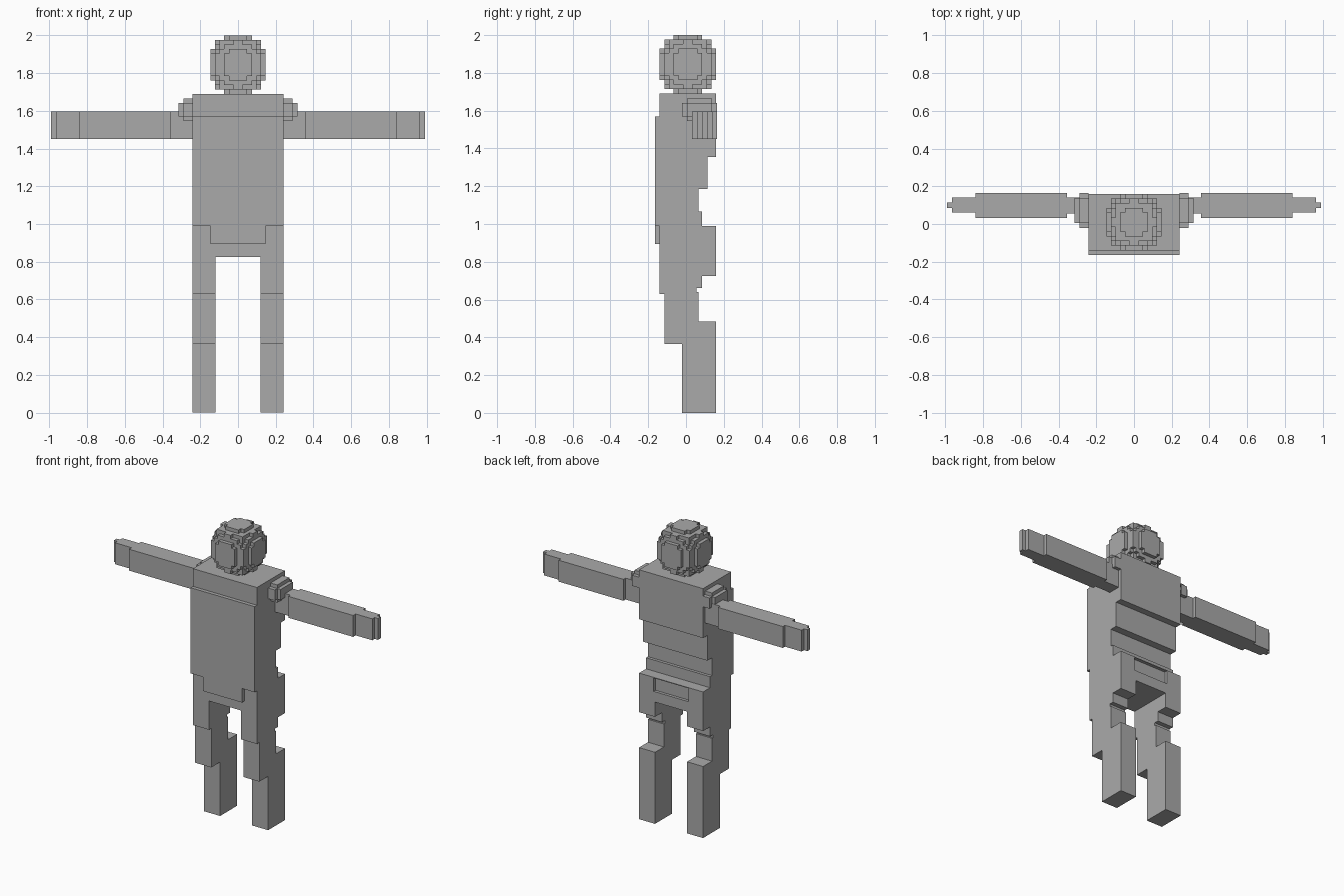
import bpy, bmesh
from mathutils import Vector

if "Cube" in bpy.data.objects:
    bpy.data.objects.remove(bpy.data.objects["Cube"])

grey = bpy.data.materials.new("plain grey")
grey.diffuse_color = (0.4, 0.4, 0.4, 1)
grey.use_nodes = True
grey.node_tree.nodes["Principled BSDF"].inputs["Base Color"].default_value = grey.diffuse_color


def finish(name, bm, mirror=False):
    bmesh.ops.remove_doubles(bm, verts=bm.verts, dist=0.0005)
    bmesh.ops.recalc_face_normals(bm, faces=bm.faces)
    me = bpy.data.meshes.new(name)
    bm.to_mesh(me)
    bm.free()
    me.materials.append(grey)
    ob = bpy.data.objects.new(name, me)
    bpy.context.collection.objects.link(ob)
    if mirror:
        ob.modifiers.new("mirror", 'MIRROR').use_mirror_merge = False
    return ob


def prism(bm, points, offset):
    """Extrude a flat outline of 3D points along offset."""
    face = bm.faces.new([bm.verts.new(p) for p in points])
    new = bmesh.ops.extrude_face_region(bm, geom=[face], use_keep_orig=True)["geom"]
    bmesh.ops.translate(bm, vec=offset, verts=[g for g in new if isinstance(g, bmesh.types.BMVert)])


def box(bm, x0, x1, y0, y1, z0, z1):
    prism(bm, [(x0, y0, z0), (x1, y0, z0), (x1, y1, z0), (x0, y1, z0)], (0, 0, z1 - z0))


def block_ball(name, lo, hi, n, power, min_x=-9, mirror=False):
    """Rounded ball made of small cubes; only outer cube faces are kept."""
    lo, hi = Vector(lo), Vector(hi)
    step = [(hi[i] - lo[i]) / n[i] for i in range(3)]

    def inside(c):
        return sum(abs((2 * c[i] + 1) / n[i] - 1) ** power for i in range(3)) <= 1

    bm = bmesh.new()
    for i in range(n[0]):
        for j in range(n[1]):
            for k in range(n[2]):
                if not inside((i, j, k)):
                    continue
                for ax in range(3):
                    for d in (0, 1):
                        nb = [i, j, k]
                        nb[ax] += 2 * d - 1
                        if inside(nb):
                            continue
                        corners = []
                        for a, b in ((0, 0), (1, 0), (1, 1), (0, 1)):
                            c = [i, j, k]
                            c[ax] += d
                            c[(ax + 1) % 3] += a
                            c[(ax + 2) % 3] += b
                            corners.append([lo[q] + c[q] * step[q] for q in range(3)])
                        if sum(c[0] for c in corners) / 4 > min_x:
                            bm.faces.new([bm.verts.new(c) for c in corners])
    return finish(name, bm, mirror)


# torso and legs: one side outline pulled across the width
side = [(-.14, 1.69), (-.14, 1.57), (-.165, 1.57), (-.165, .99), (-.14, .99), (-.14, .63),
        (-.115, .63), (-.115, .365), (-.02, .365), (-.02, 0), (.16, 0), (.16, .485),
        (.065, .485), (.065, .64), (.055, .64), (.055, .66), (.085, .66), (.085, .725),
        (.16, .725), (.16, .99), (.085, .99), (.085, 1.065), (.065, 1.065), (.065, 1.185),
        (.115, 1.185), (.115, 1.355), (.16, 1.355), (.16, 1.69)]
bm = bmesh.new()
prism(bm, [(-.24, y, z) for y, z in side], (.48, 0, 0))
body = finish("torso_and_legs", bm)

# gap between the legs and shallow recess at the back of the hips
bm = bmesh.new()
box(bm, -.12, .12, -.4, .4, -.2, .825)
box(bm, -.13, .13, .14, .3, .895, .985)
cutter = finish("body_cutter", bm)
cutter.hide_render = True
cutter.hide_viewport = True
cut = body.modifiers.new("cut", 'BOOLEAN')
cut.operation = 'DIFFERENCE'
cut.solver = 'EXACT'
cut.object = cutter

# front flap below the belly
bm = bmesh.new()
box(bm, -.145, .145, -.165, -.14, .895, .99)
finish("front_flap", bm)

# arms with stepped ends
arm = [(.24, .055), (.355, .055), (.355, .033), (.84, .033), (.84, .06), (.965, .06),
       (.965, .085), (.99, .085), (.99, .115), (.965, .115), (.965, .14), (.84, .14),
       (.84, .163), (.355, .163), (.355, .14), (.24, .14)]
bm = bmesh.new()
prism(bm, [(x, y, 1.45) for x, y in arm], (0, 0, .145))
finish("arm", bm, mirror=True)

# shoulders and head
block_ball("shoulder", (.165, -.02, 1.545), (.315, .163, 1.665), (6, 7, 5), 2.6, .241, True)
block_ball("head", (-.147, -.14, 1.69), (.147, .16, 2.0), (12, 12, 13), 2.6)
